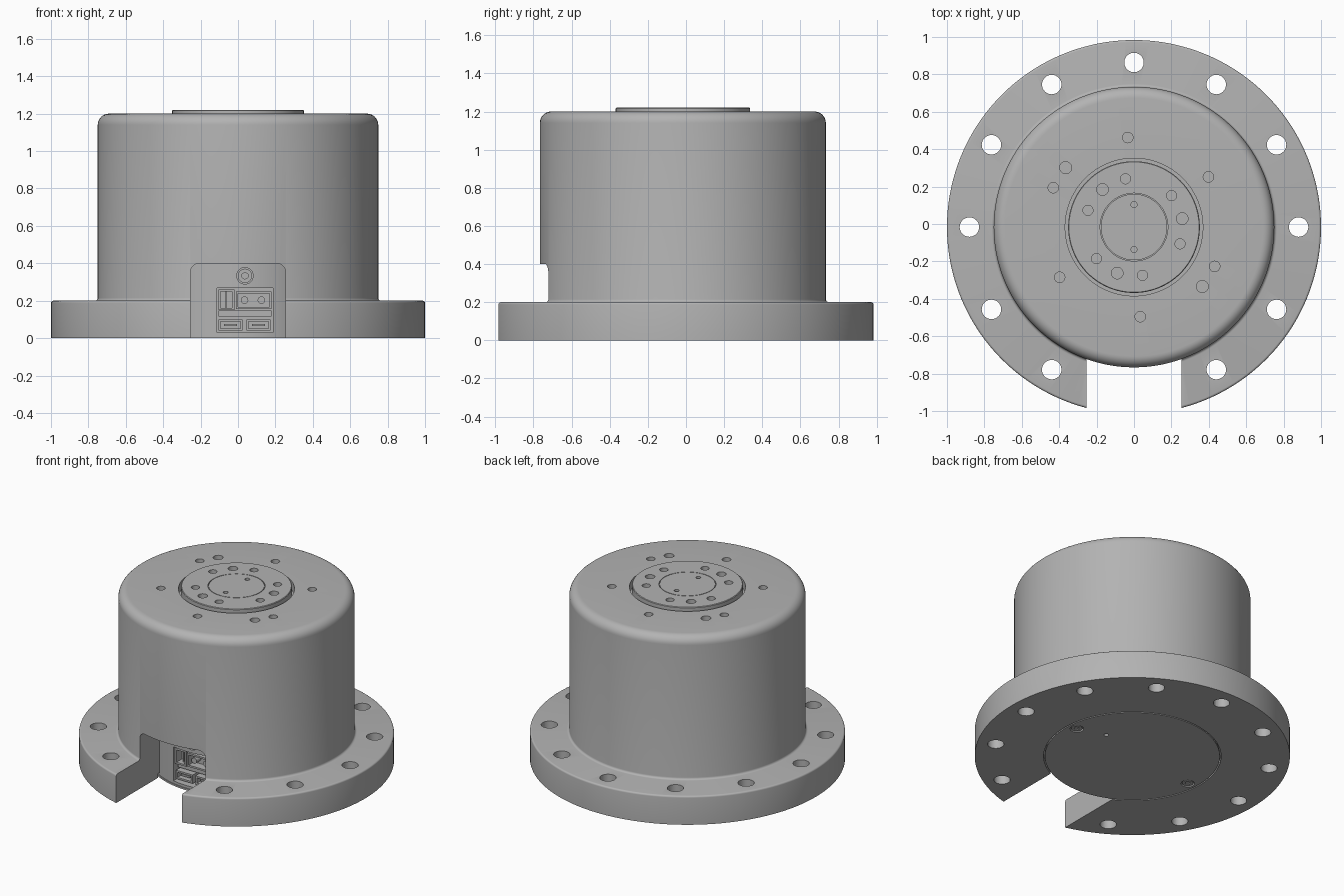
import bpy, bmesh
from math import sin, cos, pi, radians
from mathutils import Matrix, Vector

if "Cube" in bpy.data.objects:
    bpy.data.objects.remove(bpy.data.objects["Cube"])

CY = -0.0165          # the round axis sits slightly forward
grey = bpy.data.materials.new("machined_grey")
grey.use_nodes = True
GREY = (0.45, 0.45, 0.45, 1)
grey.diffuse_color = GREY
grey.node_tree.nodes["Principled BSDF"].inputs["Base Color"].default_value = GREY


def finish(name, bm):
    bmesh.ops.recalc_face_normals(bm, faces=bm.faces)
    mesh = bpy.data.meshes.new(name)
    bm.to_mesh(mesh)
    bm.free()
    mesh.materials.append(grey)
    obj = bpy.data.objects.new(name, mesh)
    obj.location.y = CY
    bpy.context.collection.objects.link(obj)
    return obj


def lathe(name, profile, steps=144):
    bm = bmesh.new()
    verts = [bm.verts.new((r, 0, z)) for r, z in profile]
    edges = [bm.edges.new(pair) for pair in zip(verts, verts[1:])]
    bmesh.ops.spin(bm, geom=verts + edges, cent=(0, 0, 0), axis=(0, 0, 1),
                   angle=2 * pi, steps=steps, use_duplicate=False)
    bmesh.ops.remove_doubles(bm, verts=bm.verts, dist=1e-5)
    return finish(name, bm)


def add_cyl(bm, centre, r, depth, axis="Z", seg=32):
    turn = Matrix.Rotation(pi / 2, 4, "X") if axis == "Y" else Matrix()
    bmesh.ops.create_cone(bm, cap_ends=True, segments=seg, radius1=r, radius2=r,
                          depth=depth, matrix=Matrix.Translation(centre) @ turn)


def add_box(bm, x0, x1, y0, y1, z0, z1):
    size = Matrix.Diagonal((x1 - x0, y1 - y0, z1 - z0, 1))
    mid = Vector((x0 + x1, y0 + y1, z0 + z1)) / 2
    bmesh.ops.create_cube(bm, size=1, matrix=Matrix.Translation(mid) @ size)


def cut(target, bm):
    cutter = finish("cutter", bm)
    cutter.hide_render = True
    mod = target.modifiers.new("cut", "BOOLEAN")
    mod.operation, mod.solver, mod.object = "DIFFERENCE", "EXACT", cutter
    bpy.context.view_layer.objects.active = target
    bpy.ops.object.modifier_apply(modifier=mod.name)
    bpy.data.objects.remove(cutter)


def polar(r, deg, z):
    return (r * cos(radians(deg)), r * sin(radians(deg)), z)


def arc(cx, cz, r, a0, a1, n=8):
    return [(cx + r * cos(radians(a0 + (a1 - a0) * i / n)),
             cz + r * sin(radians(a0 + (a1 - a0) * i / n))) for i in range(n + 1)]


# Housing with mounting flange
housing = lathe("housing", [(0, 0.03), (0.563, 0.03), (0.563, 0), (1, 0)]
                + arc(0.988, 0.188, 0.012, 0, 90, 4)
                + arc(0.765, 0.215, 0.015, 270, 180, 4)
                + arc(0.69, 1.14, 0.06, 0, 90)
                + [(0.368, 1.2), (0.368, 1.14), (0, 1.14)])

# Front cable slot, open to the flange edge, with rounded upper corners
bm = bmesh.new()
outline = [(-0.255, -0.1), (0.255, -0.1)] + arc(0.205, 0.35, 0.05, 0, 90) \
    + arc(-0.205, 0.35, 0.05, 90, 180)
face = bm.faces.new([bm.verts.new((x, -1.2, z)) for x, z in outline])
new = bmesh.ops.extrude_face_region(bm, geom=[face])["geom"]
bmesh.ops.translate(bm, vec=(0, 0.9, 0),
                    verts=[v for v in new if isinstance(v, bmesh.types.BMVert)])
cut(housing, bm)

# Flange bolt holes and top face screw holes
bm = bmesh.new()
for k in range(12):
    if k != 9:
        add_cyl(bm, polar(0.88, 30 * k, 0.1), 0.052, 0.4)
for k in range(6):
    add_cyl(bm, polar(0.48, 34 + 60 * k, 1.2), 0.028, 0.12)
for deg in (139, 319):
    add_cyl(bm, polar(0.484, deg, 1.2), 0.032, 0.12)
cut(housing, bm)

# Output disc with a fine groove around its hub
disc = lathe("output_disc", [(0, 1.13), (0.352, 1.13), (0.352, 1.216), (0.348, 1.22),
                             (0.181, 1.22), (0.181, 1.21), (0.177, 1.21),
                             (0.177, 1.22), (0, 1.22)])
bm = bmesh.new()
for k in range(12):
    if k % 4 != 2:
        add_cyl(bm, polar(0.262, 10 + 30 * k, 1.22), 0.031 if k % 4 == 0 else 0.027, 0.1)
for y in (-0.12, 0.12):
    add_cyl(bm, (0, y, 1.22), 0.016, 0.04)
cut(disc, bm)

# Inner drum whose base is the bottom cover
drum = lathe("inner_drum", [(0, 0), (0.555, 0), (0.555, 0.012), (0.549, 0.012),
                            (0.549, 0.45), (0, 0.45)])
bm = bmesh.new()
add_box(bm, -0.112, 0.187, -0.7, -0.43, 0.03, 0.268)     # connector window
add_cyl(bm, (0.037, -0.6, 0.333), 0.044, 0.16, "Y")      # screw counterbore
for s in (1, -1):
    add_cyl(bm, (s * 0.493, s * 0.04, 0), 0.043, 0.03)
add_cyl(bm, (0.3, 0.1, 0), 0.014, 0.06)
cut(drum, bm)

# Screws: one facing forward, two in the bottom cover
bm = bmesh.new()
add_cyl(bm, (0.037, -0.52, 0.333), 0.038, 0.05, "Y")
front_screw = finish("front_screw", bm)
bm = bmesh.new()
add_cyl(bm, (0.037, -0.545, 0.333), 0.018, 0.04, "Y", 6)
cut(front_screw, bm)
bm = bmesh.new()
for s in (1, -1):
    add_cyl(bm, (s * 0.493, s * 0.04, 0.012), 0.035, 0.018)
cover_screws = finish("cover_screws", bm)
bm = bmesh.new()
for s in (1, -1):
    add_cyl(bm, (s * 0.493, s * 0.04, 0), 0.018, 0.02, seg=6)
cut(cover_screws, bm)


# Connector housings: hollow blocks inside the window
def socket(name, x0, x1, z0, z1, front, wall=0.012):
    bm = bmesh.new()
    add_box(bm, x0, x1, front, -0.42, z0, z1)
    obj = finish(name, bm)
    bm = bmesh.new()
    add_box(bm, x0 + wall, x1 - wall, front - 0.1, front + 0.06, z0 + wall, z1 - wall)
    cut(obj, bm)
    return obj


parts = [socket("signal_socket", -0.105, -0.02, 0.15, 0.26, -0.53),
         socket("power_socket", -0.012, 0.18, 0.155, 0.25, -0.53),
         socket("left_port", -0.105, 0.025, 0.04, 0.1, -0.52),
         socket("right_port", 0.045, 0.175, 0.04, 0.1, -0.52)]
bm = bmesh.new()
for x in (0.035, 0.125):
    add_cyl(bm, (x, -0.485, 0.203), 0.02, 0.07, "Y", 20)
parts.append(finish("power_pins", bm))
bm = bmesh.new()
add_box(bm, -0.105, 0.18, -0.5, -0.42, 0.115, 0.148)
add_box(bm, -0.066, -0.058, -0.5, -0.42, 0.16, 0.25)
for x in (-0.04, 0.11):
    add_box(bm, x - 0.035, x + 0.035, -0.505, -0.42, 0.064, 0.076)
parts.append(finish("contact_bars", bm))

# Smooth curved walls, keep machined edges crisp
for obj in [housing, disc, drum, front_screw, cover_screws] + parts:
    bpy.ops.object.select_all(action="DESELECT")
    obj.select_set(True)
    bpy.context.view_layer.objects.active = obj
    bpy.ops.object.shade_smooth_by_angle(angle=radians(30))
